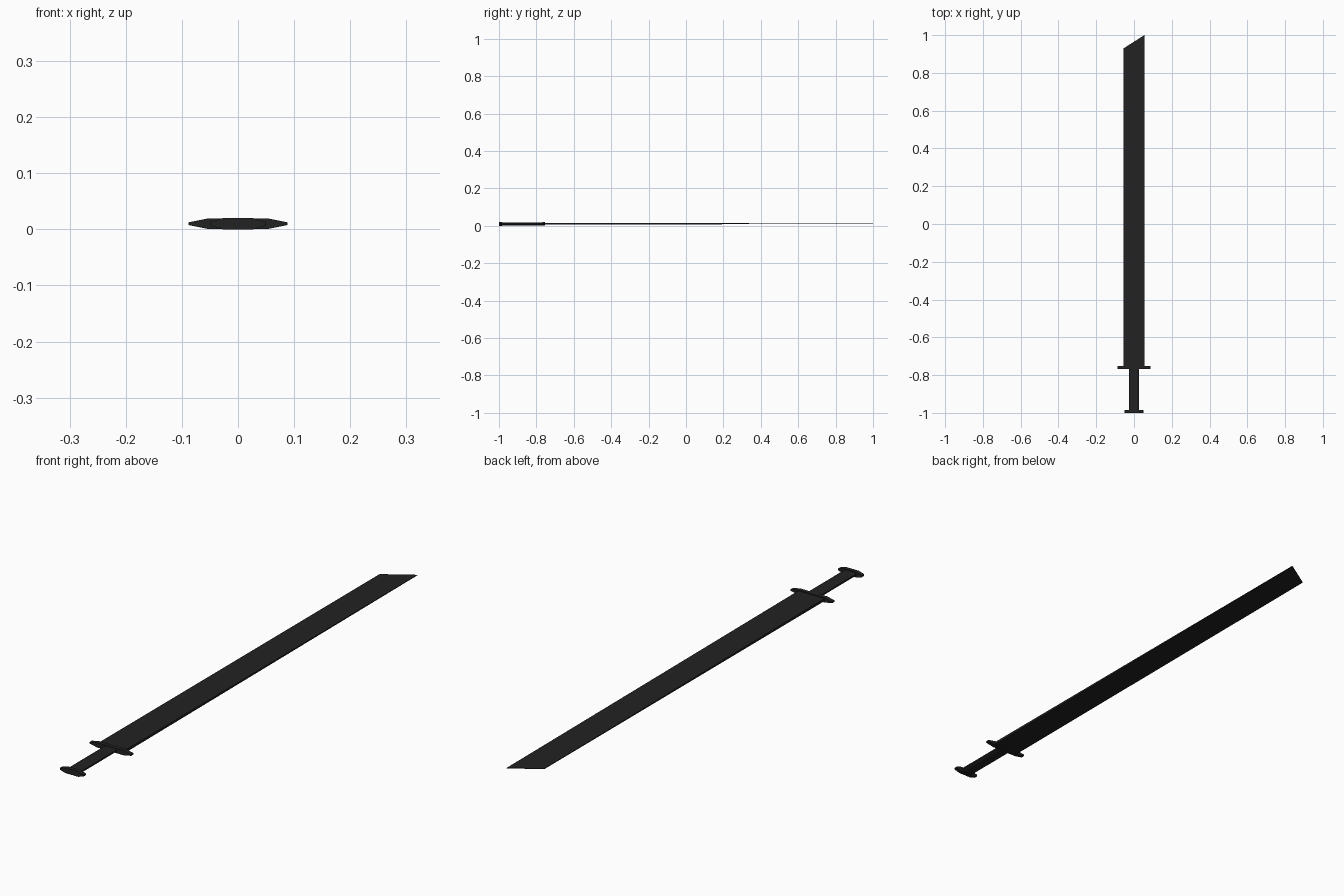
import bpy, bmesh

if "Cube" in bpy.data.objects:
    bpy.data.objects.remove(bpy.data.objects["Cube"])

mat = bpy.data.materials.new("dark_steel")
mat.diffuse_color = (0.016, 0.016, 0.016, 1)
mat.use_nodes = True
mat.node_tree.nodes["Principled BSDF"].inputs["Base Color"].default_value = mat.diffuse_color
ZC = 0.01


def loft(name, rings):
    """Bridge matching rings of points and cap both ends."""
    bm = bmesh.new()
    rows = [[bm.verts.new(p) for p in r] for r in rings]
    n = len(rows[0])
    for a, b in zip(rows, rows[1:]):
        for i in range(n):
            j = (i + 1) % n
            bm.faces.new((a[i], a[j], b[j], b[i]))
    bm.faces.new(rows[0])
    bm.faces.new(rows[-1])
    bmesh.ops.recalc_face_normals(bm, faces=bm.faces)
    me = bpy.data.meshes.new(name)
    bm.to_mesh(me)
    bm.free()
    me.materials.append(mat)
    ob = bpy.data.objects.new(name, me)
    bpy.context.collection.objects.link(ob)
    return ob


def octagon(y, w, h, flat_w, flat_h):
    """Chamfered cross-section given by half sizes."""
    q = [(w, flat_h), (flat_w, h), (-flat_w, h), (-w, flat_h)]
    q += [(-x, -z) for x, z in q]
    return [(x, y, ZC + z) for x, z in q]


def bar(name, y0, y1, *size):
    return loft(name, [octagon(y0, *size), octagon(y1, *size)])


# Hilt: flat pommel, grip and crossguard
bar("pommel", -1.0, -0.985, 0.05, 0.01, 0.027, 0.003)
bar("grip", -0.988, -0.765, 0.026, 0.0075, 0.017, 0.003)
bar("crossguard", -0.768, -0.753, 0.088, 0.009, 0.055, 0.0025)

# Blade: thins towards a slanted tip
def blade_ring(y_left, y_right, t):
    w = 0.055
    return [(-w, y_left, ZC - t + 0.001), (w, y_right, ZC - t + 0.001),
            (w, y_right, ZC + t + 0.001), (-w, y_left, ZC + t + 0.001)]


loft("blade", [blade_ring(-0.76, -0.76, 0.005), blade_ring(0.93, 1.0, 0.001)])
